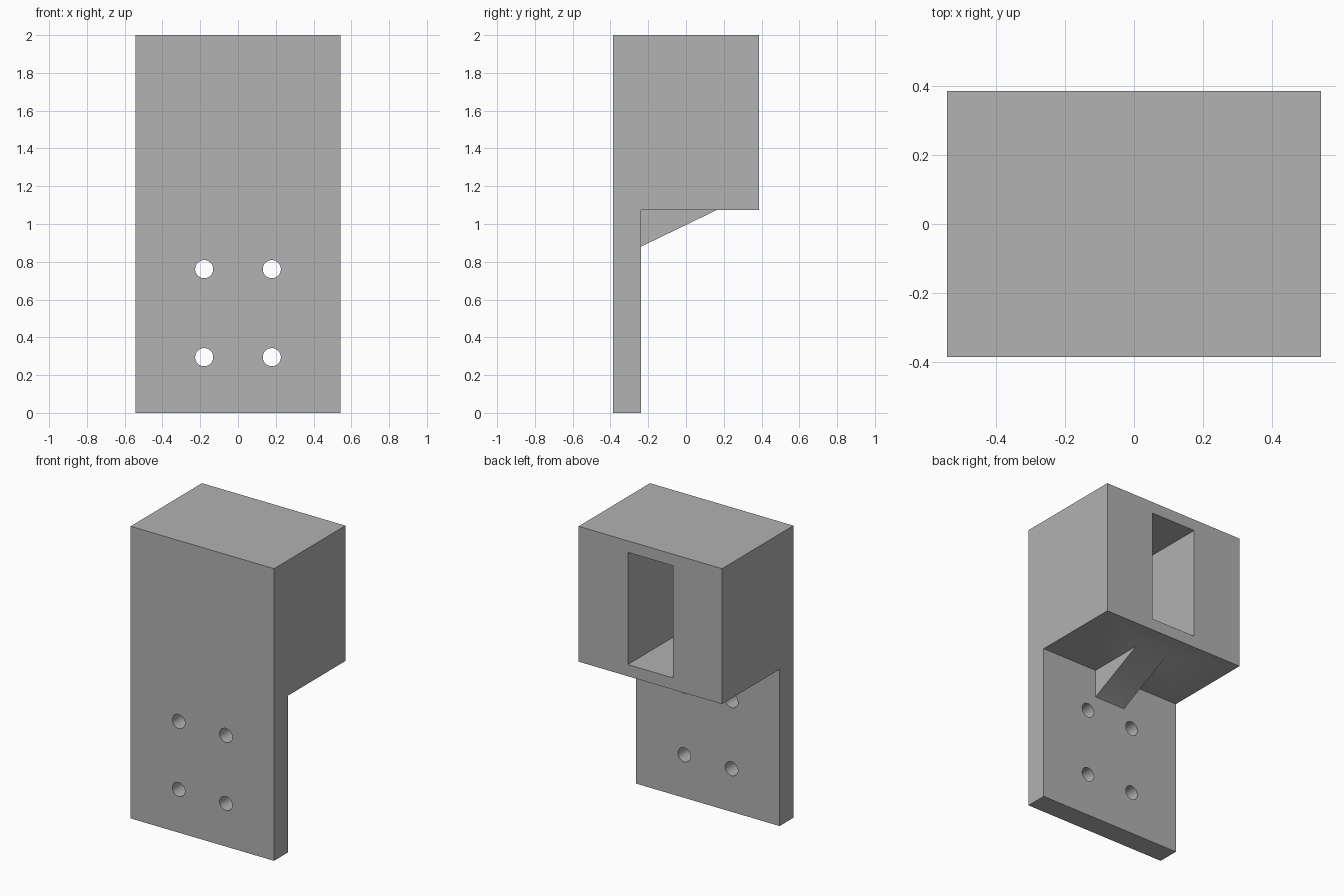
import bpy
import bmesh
import math

if "Cube" in bpy.data.objects:
    bpy.data.objects.remove(bpy.data.objects["Cube"], do_unlink=True)

HALF_W, HALF_D, HEIGHT = 0.543, 0.386, 2.0
PLATE_BACK = -0.237      # rear face of the mounting plate
BLOCK_BOTTOM = 1.073     # underside of the block

grey = bpy.data.materials.new("plain_grey")
grey.use_nodes = True
colour = (0.445, 0.445, 0.445, 1)
grey.diffuse_color = colour
grey.node_tree.nodes["Principled BSDF"].inputs["Base Color"].default_value = colour


def extrude_profile(name, points, half_width):
    """Extrude a (y, z) profile symmetrically along x."""
    bm = bmesh.new()
    face = bm.faces.new([bm.verts.new((-half_width, y, z)) for y, z in points])
    ext = bmesh.ops.extrude_face_region(bm, geom=[face])
    moved = [v for v in ext["geom"] if isinstance(v, bmesh.types.BMVert)]
    bmesh.ops.translate(bm, verts=moved, vec=(2 * half_width, 0, 0))
    bmesh.ops.recalc_face_normals(bm, faces=bm.faces)
    mesh = bpy.data.meshes.new(name)
    bm.to_mesh(mesh)
    bm.free()
    mesh.materials.append(grey)
    obj = bpy.data.objects.new(name, mesh)
    bpy.context.collection.objects.link(obj)
    return obj


def combine(target, tool, operation):
    """Apply a boolean and remove the tool object."""
    mod = target.modifiers.new(tool.name, "BOOLEAN")
    mod.operation, mod.solver, mod.object = operation, "EXACT", tool
    bpy.context.view_layer.objects.active = target
    bpy.ops.object.modifier_apply(modifier=mod.name)
    bpy.data.objects.remove(tool, do_unlink=True)


# Mounting plate and overhanging block
bracket = extrude_profile("bracket_body", [
    (-HALF_D, 0), (PLATE_BACK, 0), (PLATE_BACK, BLOCK_BOTTOM),
    (HALF_D, BLOCK_BOTTOM), (HALF_D, HEIGHT), (-HALF_D, HEIGHT)], HALF_W)

# Sloping rib under the block, sunk into both for a clean join
rib = extrude_profile("support_rib", [(-0.3, 0.85), (0.237, 1.11), (-0.3, 1.11)], 0.117)
combine(bracket, rib, "UNION")

# Blind slot in the back of the block
slot = extrude_profile("slot_cutter", [
    (PLATE_BACK, 1.153), (0.5, 1.153), (0.5, 1.921), (PLATE_BACK, 1.921)], 0.17)
combine(bracket, slot, "DIFFERENCE")

# Four screw holes through the plate
for x in (-0.179, 0.179):
    for z in (0.295, 0.761):
        bpy.ops.mesh.primitive_cylinder_add(
            vertices=32, radius=0.048, depth=0.3,
            location=(x, -0.31, z), rotation=(math.pi / 2, 0, 0))
        hole = bpy.context.object
        hole.name = "hole_cutter"
        hole.data.materials.append(grey)
        combine(bracket, hole, "DIFFERENCE")

bpy.ops.object.select_all(action="DESELECT")
bracket.select_set(True)
bpy.context.view_layer.objects.active = bracket
bpy.ops.object.shade_smooth_by_angle(angle=math.radians(30))
